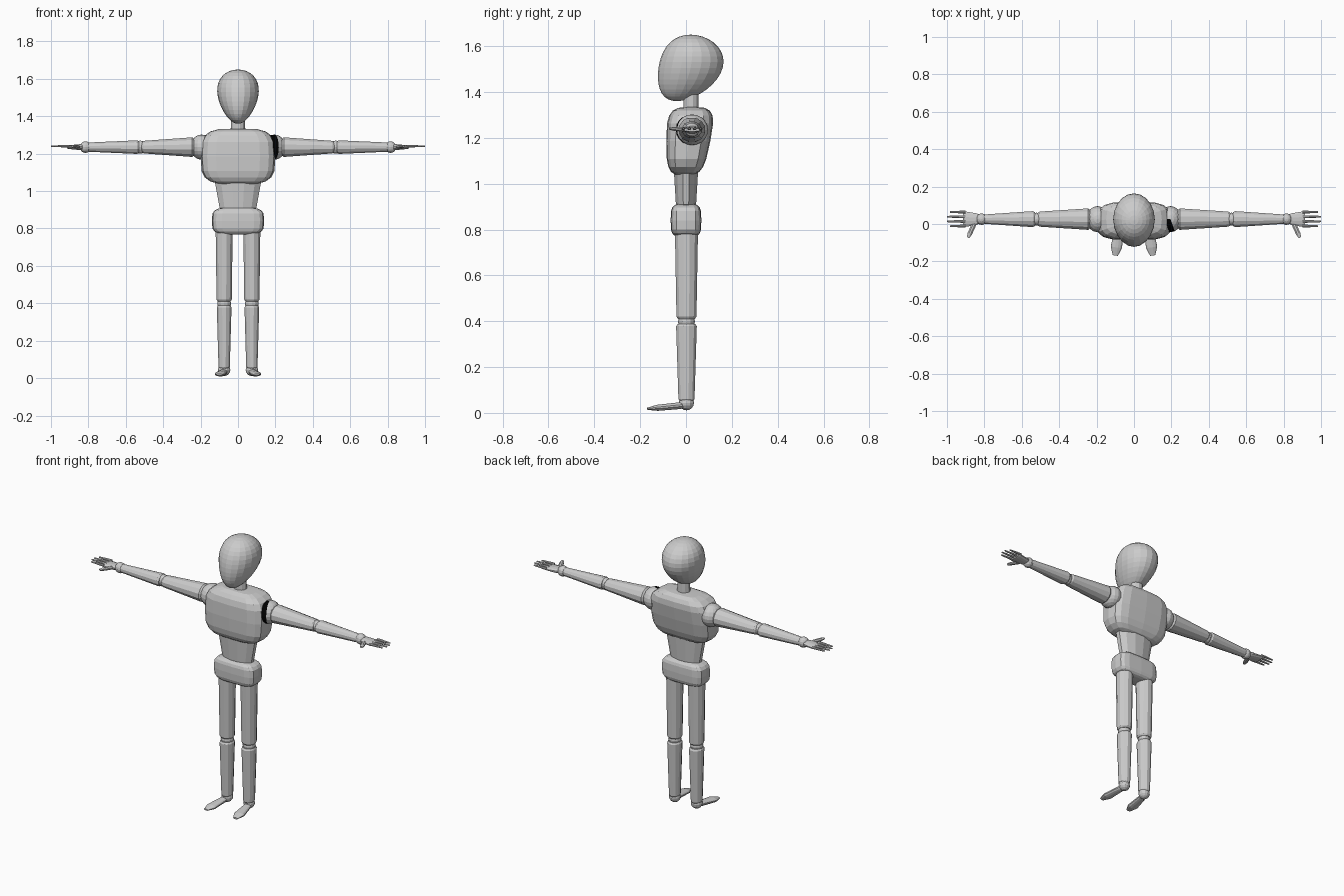
import bpy, bmesh, math
from mathutils import Vector

default_cube = bpy.data.objects.get("Cube")
if default_cube:
    bpy.data.objects.remove(default_cube)


def make_material(name, value):
    material = bpy.data.materials.new(name)
    material.use_nodes = True
    color = (value, value, value, 1)
    material.diffuse_color = color
    material.node_tree.nodes["Principled BSDF"].inputs["Base Color"].default_value = color
    return material


light_grey = make_material("light grey", .6)
black = make_material("black", 0)


def finish(name, bm):
    bmesh.ops.recalc_face_normals(bm, faces=bm.faces)
    mesh = bpy.data.meshes.new(name)
    bm.to_mesh(mesh)
    bm.free()
    mesh.materials.append(light_grey)
    part = bpy.data.objects.new(name, mesh)
    bpy.context.collection.objects.link(part)
    return part


def blob(name, centre, radii, squareness=1, taper=(0, 0), lean=0, sag=0, segments=16, rings=10):
    """Ball that can be squared off, widened towards the top and leaned back."""
    bm = bmesh.new()
    bmesh.ops.create_uvsphere(bm, u_segments=segments, v_segments=rings, radius=1)
    for vert in bm.verts:
        x, y, z = (math.copysign(abs(c) ** (1 / squareness), c) if abs(c) > .001 else 0
                   for c in vert.co)
        vert.co = Vector((x * radii[0] * (1 + taper[0] * z),
                          y * radii[1] * (1 + taper[1] * z) + lean * z - sag * z * z,
                          z * radii[2])) + Vector(centre)
    return finish(name, bm)


def joint(name, centre, radius):
    return blob(name, centre, (radius, radius, radius), segments=12, rings=8)


def tube(name, start, end, start_size, end_size, sides=12, rim=.01, tip=.85):
    """Tapered oval tube with chamfered ends; sizes are half width and half height."""
    start, end = Vector(start), Vector(end)
    axis = end - start
    upright = abs(axis.z) > abs(axis.x) + abs(axis.y)
    across = Vector((1, 0, 0)) if upright else axis.cross(Vector((0, 0, 1))).normalized()
    depth = axis.cross(across).normalized()
    inset = rim / axis.length
    bm = bmesh.new()
    loops = []
    for t, scale in ((0, tip), (inset, 1), (1 - inset, 1), (1, tip)):
        width, height = (Vector(start_size).lerp(Vector(end_size), t) * scale)
        angles = [math.tau * (i + .5) / sides for i in range(sides)]
        loops.append([bm.verts.new(start + axis * t + across * width * math.cos(a)
                                   + depth * height * math.sin(a)) for a in angles])
    for low, high in zip(loops, loops[1:]):
        for i in range(sides):
            bm.faces.new((low[i - 1], low[i], high[i], high[i - 1]))
    bm.faces.new(loops[0])
    bm.faces.new(loops[-1])
    return finish(name, bm)


# Head, leaning back and wider at the top, on a short neck
blob("head", (0, .02, 1.505), (.108, .14, .145), taper=(.26, .07), lean=.03, sag=.03,
     segments=20, rings=18)
tube("neck", (0, .022, 1.3), (0, .022, 1.42), (.04, .035), (.036, .033))

# Torso
blob("chest", (0, .01, 1.185), (.2, .096, .15), squareness=1.8, taper=(0, .15), lean=.015)
tube("waist", (0, 0, .9), (0, 0, 1.06), (.1, .045), (.13, .055))
blob("pelvis", (0, 0, .84), (.14, .067, .073), squareness=2)


def build_arm(side, label):
    def at(x, y=.026, z=1.235):
        return side * x, y, z

    # Shoulder, with a dark gap at the front on the left only
    centre = Vector(at(.195))
    shoulder = blob(label + "_shoulder", centre, (.06, .07, .067))
    if side > 0:
        shoulder.data.materials.append(black)
        for face in shoulder.data.polygons:
            offset = face.center - centre
            if offset.y < 0 and offset.x < -.4 * offset.y:
                face.material_index = 1

    # Arm segments and joints
    tube(label + "_upper_arm", at(.235), at(.515), (.06, .055), (.041, .034))
    joint(label + "_elbow", at(.522), .035)
    tube(label + "_forearm", at(.53), at(.81), (.045, .038), (.025, .025))
    joint(label + "_wrist", at(.815), .031)

    # Hand
    tube(label + "_palm", at(.83), at(.915), (.03, .018), (.045, .009))
    for number, finger in enumerate(("index", "middle", "ring", "little")):
        y = -.011 + number * .025
        reach = 1 if finger in ("middle", "ring") else .985
        tube(f"{label}_{finger}_finger", at(.9, y, 1.24), at(reach, y, 1.24),
             (.009, .008), (.005, .004), sides=8)
    tube(label + "_thumb", at(.85, .01), at(.887, -.072, 1.24), (.014, .011), (.013, .008),
         sides=8, rim=.02, tip=.6)


def build_leg(side, label):
    def at(z, x=.074, y=.002):
        return side * x, y, z

    tube(label + "_thigh", at(.79), at(.41), (.047, .052), (.042, .045))
    joint(label + "_knee", at(.398), .037)
    tube(label + "_shin", at(.388), at(.05), (.041, .047), (.031, .036))
    joint(label + "_ankle", at(.044), .033)
    # Foot, turned slightly outward with a pointed toe
    tube(label + "_foot", at(.036, y=.02), at(.018, x=.1, y=-.168), (.018, .016), (.036, .013),
         rim=.045, tip=.4)


for side, label in ((1, "left"), (-1, "right")):
    build_arm(side, label)
    build_leg(side, label)
